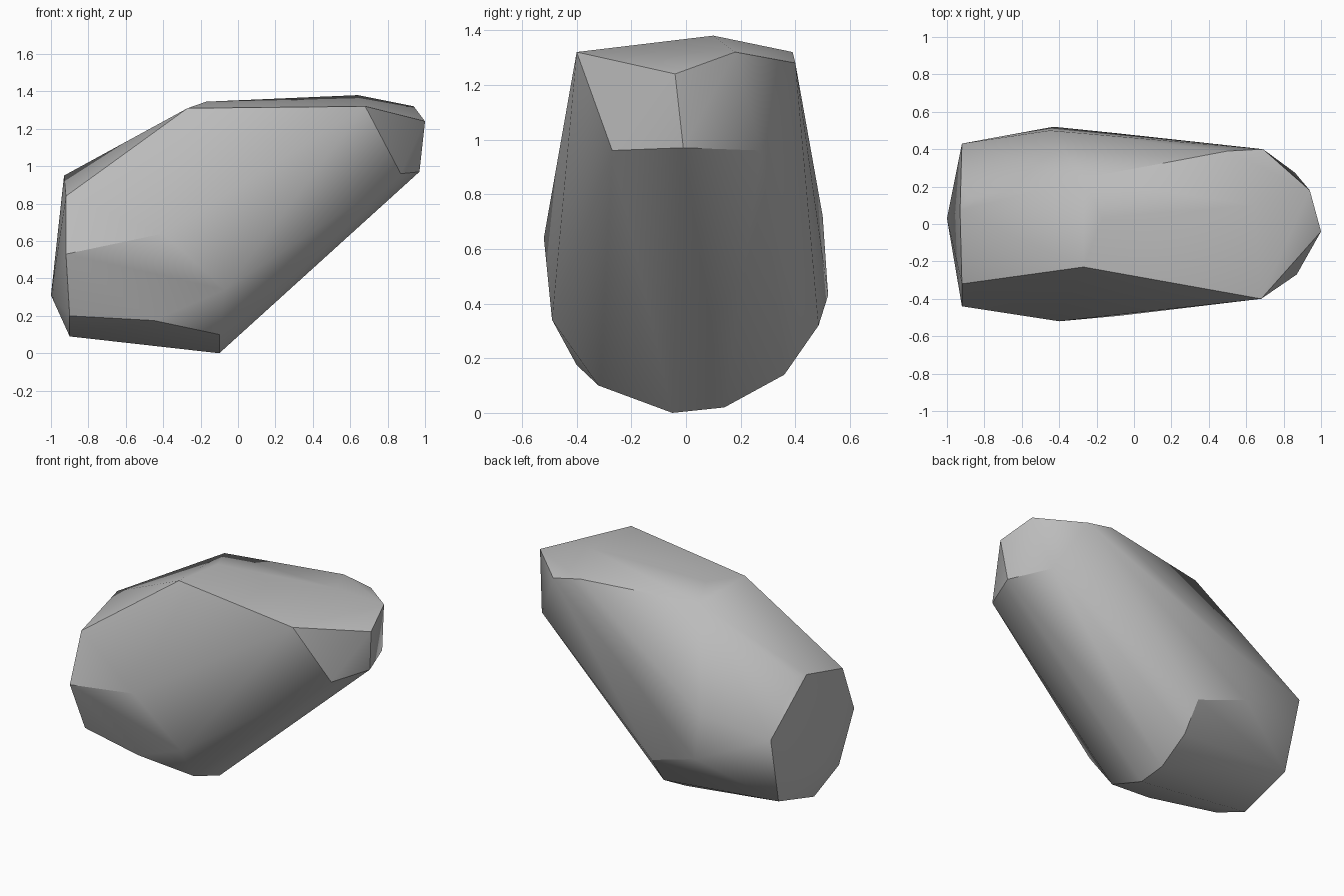
import bpy
import bmesh
import math

CREASE_ANGLE = math.radians(30)

default_cube = bpy.data.objects.get("Cube")
if default_cube:
    bpy.data.objects.remove(default_cube, do_unlink=True)


def make_material(name, color):
    material = bpy.data.materials.new(name)
    material.use_nodes = True
    material.diffuse_color = color
    shader = next(n for n in material.node_tree.nodes if n.type == "BSDF_PRINCIPLED")
    shader.inputs["Base Color"].default_value = color
    shader.inputs["Roughness"].default_value = 0.8
    return material


# Blunt end of the boulder, facing -x
blunt_end = [
    (-.93, .07, .95), (-.89, .14, .95), (-.92, .43, .65), (-.9, .32, .2),
    (-.9, -.05, .09), (-.9, -.31, .2), (-.92, -.44, .53), (-.92, -.32, .84),
    (-1, .03, .31),
]

# Broad waist on both sides
waist = [
    (-.4, -.52, .64), (-.07, -.49, .34), (-.45, -.4, .175),
    (-.43, .52, .43), (-.45, .5, .72), (-.09, .485, .32),
]

# Foot the boulder rests on
foot = [
    (-.1, -.32, .1), (-.1, -.05, 0), (-.1, .14, .02), (-.09, .36, .14),
]

# Gently domed crown
crown = [
    (-.27, -.23, 1.31), (-.17, .03, 1.345), (-.27, .245, 1.31),
    (.64, .1, 1.38), (.5, .39, 1.32),
]

# Overhanging nose, facing +x
nose = [
    (.68, -.4, 1.32), (1, -.04, 1.24), (.94, .18, 1.32), (.69, .4, 1.28),
    (.87, -.27, .96), (.97, -.01, .97), (.86, .275, .96),
]


def make_boulder(name, corners, material):
    """Wrap the corner points in a convex skin with creased edges."""
    bm = bmesh.new()
    for corner in corners:
        bm.verts.new(corner)
    bmesh.ops.convex_hull(bm, input=bm.verts[:], use_existing_faces=False)
    loose = [v for v in bm.verts if not v.link_faces]
    bmesh.ops.delete(bm, geom=loose, context="VERTS")
    bmesh.ops.recalc_face_normals(bm, faces=bm.faces[:])

    # Soft shading across shallow edges, sharp across steep ones
    for face in bm.faces:
        face.smooth = True
    for edge in bm.edges:
        edge.smooth = edge.calc_face_angle(0) < CREASE_ANGLE

    mesh = bpy.data.meshes.new(name)
    bm.to_mesh(mesh)
    bm.free()
    mesh.materials.append(material)
    boulder = bpy.data.objects.new(name, mesh)
    bpy.context.scene.collection.objects.link(boulder)
    return boulder


stone_grey = make_material("stone_grey", (.5, .5, .5, 1))
make_boulder("boulder", blunt_end + waist + foot + crown + nose, stone_grey)
